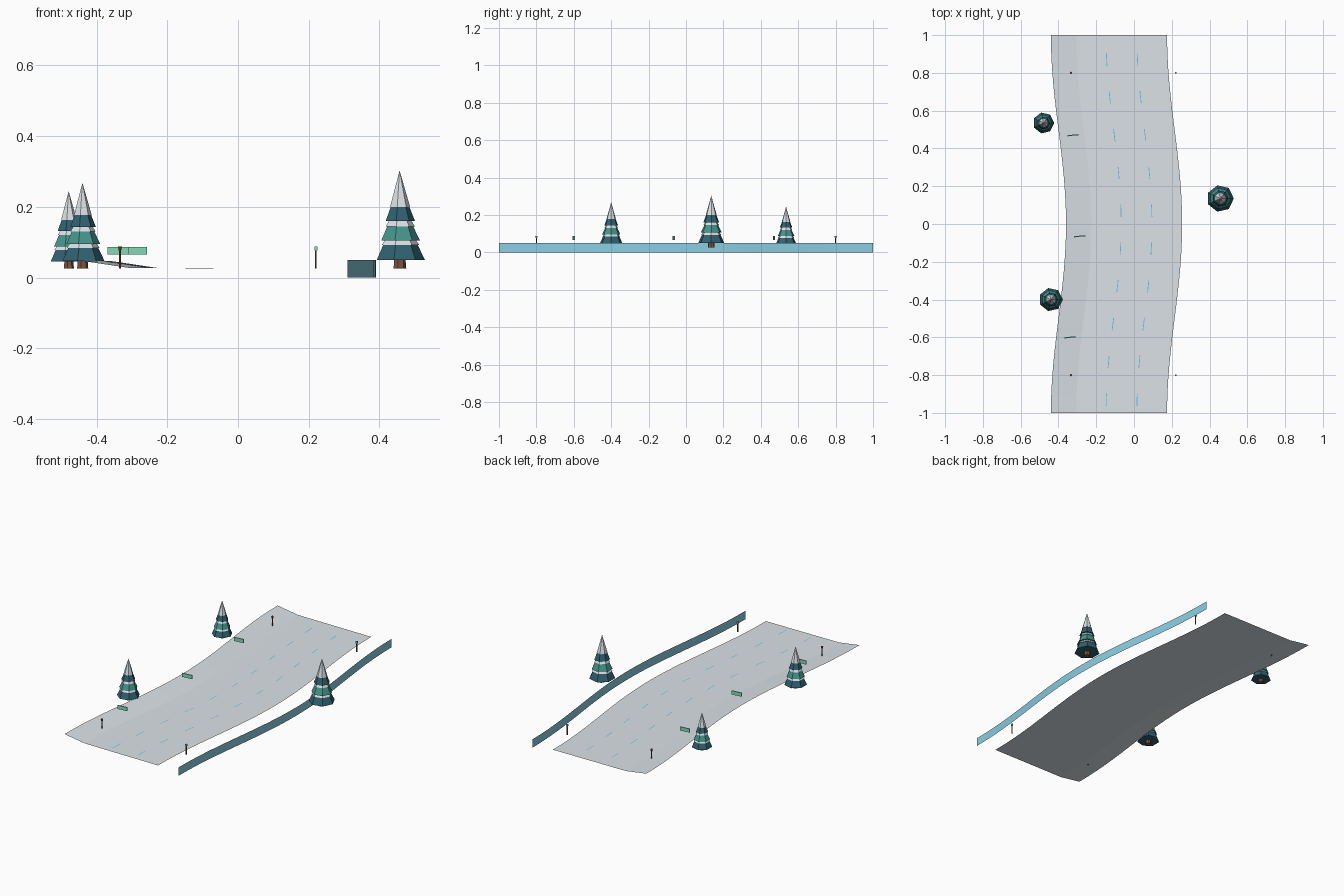
import bpy, bmesh, math
from mathutils import Matrix

cube = bpy.data.objects.get("Cube")
if cube:
    bpy.data.objects.remove(cube)


def material(name, rgb):
    m = bpy.data.materials.new(name)
    m.use_nodes = True
    m.diffuse_color = (*rgb, 1)
    m.node_tree.nodes["Principled BSDF"].inputs["Base Color"].default_value = (*rgb, 1)
    return m


SNOW = material("snow", (0.75, 0.81, 0.85))
ICE = material("ice_blue", (0.26, 0.62, 0.77))
TRACK = material("track_blue", (0.15, 0.52, 0.75))
PINE = material("dark_pine", (0.03, 0.12, 0.16))
GREEN = material("mid_pine", (0.06, 0.30, 0.265))
MINT = material("mint_green", (0.24, 0.72, 0.49))
BARK = material("bark_brown", (0.21, 0.09, 0.05))
POLE = material("pole_brown", (0.2, 0.07, 0.045))
RED = material("marker_red", (0.28, 0.07, 0.05))


def finish(name, bm, *mats):
    mesh = bpy.data.meshes.new(name)
    bm.to_mesh(mesh)
    bm.free()
    for m in mats:
        mesh.materials.append(m)
    obj = bpy.data.objects.new(name, mesh)
    bpy.context.collection.objects.link(obj)
    return obj


def bend(y):
    """Sideways sway of the whole run."""
    return 0.04 * math.cos(math.pi * y)


def sweep(bm, profile, y0, y1, steps):
    """Sweep an (x, z) profile along the bend."""
    rows = []
    for i in range(steps + 1):
        y = y0 + (y1 - y0) * i / steps
        rows.append([bm.verts.new((x + bend(y), y, z)) for x, z in profile])
    for a, b in zip(rows, rows[1:]):
        for j in range(len(profile) - 1):
            bm.faces.new((a[j], a[j + 1], b[j + 1], b[j]))


def cone(bm, z, r1, r2, height, sides=7, index=0):
    made = bmesh.ops.create_cone(
        bm, cap_ends=True, segments=sides, radius1=r1, radius2=r2, depth=height,
        matrix=Matrix.Translation((0, 0, z + height / 2)))
    for f in {f for v in made["verts"] for f in v.link_faces}:
        f.material_index = index


# Snow run with a raised bank on one side
bm = bmesh.new()
sweep(bm, [(-0.4, 0.047), (-0.266, 0.027), (0.215, 0.025)], -1, 1, 24)
finish("snow_run", bm, SNOW)

# Thin ice wall beside the run
bm = bmesh.new()
sweep(bm, [(0.35, 0.0), (0.35, 0.05)], -1, 1, 24)
finish("ice_wall", bm, ICE)

# Two lines of painted dashes
bm = bmesh.new()
for x in (-0.108, 0.055):
    for i in range(10):
        y = -0.93 + 0.2 * i
        sweep(bm, [(x - 0.002, 0.029), (x + 0.002, 0.029)], y - 0.033, y + 0.033, 1)
finish("track_dashes", bm, TRACK)

# Floating direction boards
for i, y in enumerate((-0.6, -0.065, 0.47)):
    bm = bmesh.new()
    bmesh.ops.create_cube(bm, size=1, matrix=Matrix.Diagonal((0.06, 0.006, 0.022, 1)))
    board = finish(f"direction_board_{i + 1}", bm, MINT)
    board.location = (-0.327 + bend(y), y, 0.076)
    board.rotation_euler.z = 0.1

# Marker posts: red flared heads on one side, mint blocks on the other
for side, x, head in (("right", -0.334, RED), ("left", 0.22, MINT)):
    for end, y in (("front", -0.8), ("back", 0.8)):
        bm = bmesh.new()
        cone(bm, 0.025, 0.003, 0.003, 0.053, 6)
        if head is RED:
            cone(bm, 0.076, 0.004, 0.007, 0.012, 6, 1)
        else:
            cone(bm, 0.076, 0.006, 0.006, 0.012, 4, 1)
            top = [v for v in bm.verts if v.co.z > 0.0755 and v.co.xy.length > 0.005]
            bmesh.ops.rotate(bm, verts=top, matrix=Matrix.Rotation(math.pi / 4, 3, "Z"))
        post = finish(f"marker_post_{end}_{side}", bm, POLE, head)
        post.location = (x, y, 0)

# Snowy pines: trunk, three skirts and a snow cap over each
# each tier: base height, base radius, height to apex, material slot
TIERS = [
    (0.025, 0.0715, 0.150, 1), (0.067, 0.056, 0.080, 3),
    (0.080, 0.0575, 0.120, 2), (0.120, 0.043, 0.070, 3),
    (0.135, 0.0435, 0.110, 1), (0.174, 0.030, 0.104, 3),
]
TREES = [("right_back", -0.479, 0.535, 0.79), ("right_front", -0.44, -0.4, 0.875),
         ("left", 0.457, 0.135, 1.0)]
for name, x, y, scale in TREES:
    bm = bmesh.new()
    cone(bm, 0, 0.019, 0.016, 0.035)
    for z, r, h, slot in TIERS:
        cone(bm, z, r, 0, h, 7, slot)
    # point one corner of every skirt toward +x
    lead = max(bm.verts, key=lambda v: (round(v.co.xy.length, 4), v.co.x)).co
    bmesh.ops.rotate(bm, verts=bm.verts,
                     matrix=Matrix.Rotation(-math.atan2(lead.y, lead.x), 3, "Z"))
    tree = finish(f"pine_tree_{name}", bm, BARK, PINE, GREEN, SNOW)
    tree.scale = (scale,) * 3
    tree.location = (x, y, 0.025)
